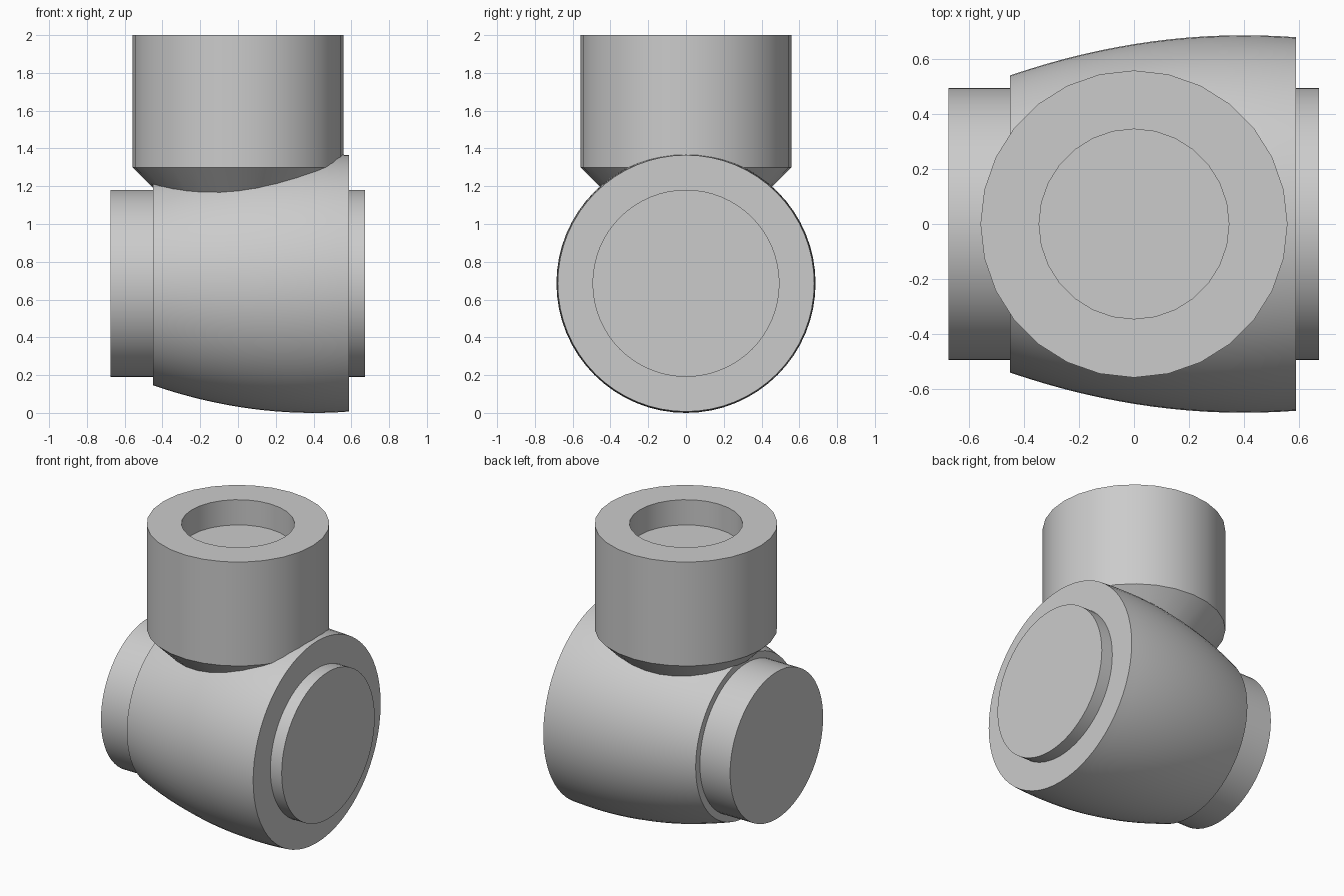
import bpy, bmesh
from math import pi, radians
from mathutils import Matrix, Vector

cube = bpy.data.objects.get("Cube")
if cube:
    bpy.data.objects.remove(cube, do_unlink=True)

grey = bpy.data.materials.new("plain grey")
grey.use_nodes = True
colour = (0.6, 0.6, 0.6, 1.0)
grey.diffuse_color = colour
grey.node_tree.nodes["Principled BSDF"].inputs["Base Color"].default_value = colour

AXIS_Z = 0.686      # height of the horizontal axis


def lathe(name, profile, sides, matrix):
    """Revolve (radius, height) points about local z; radius 0 closes an end."""
    bm = bmesh.new()
    verts = [bm.verts.new((r, 0, h)) for r, h in profile]
    edges = [bm.edges.new(pair) for pair in zip(verts, verts[1:])]
    bmesh.ops.spin(bm, geom=verts + edges, cent=(0, 0, 0), axis=(0, 0, 1),
                   angle=2 * pi, steps=sides, use_merge=True)
    bmesh.ops.remove_doubles(bm, verts=bm.verts, dist=1e-5)
    bmesh.ops.recalc_face_normals(bm, faces=bm.faces)
    bm.transform(matrix)
    mesh = bpy.data.meshes.new(name)
    bm.to_mesh(mesh)
    bm.free()
    mesh.materials.append(grey)
    obj = bpy.data.objects.new(name, mesh)
    bpy.context.collection.objects.link(obj)
    bpy.ops.object.select_all(action="DESELECT")
    obj.select_set(True)
    bpy.context.view_layer.objects.active = obj
    bpy.ops.object.shade_smooth_by_angle(angle=radians(30))
    return obj


along_x = Matrix.Translation(Vector((0, 0, AXIS_Z))) @ Matrix.Rotation(pi / 2, 4, "Y")

# Bulged barrel, widest near its left end, with a round hub at both ends
start, end, steps = -0.45, 0.588, 16
barrel = []
for i in range(steps + 1):
    x = start + (end - start) * i / steps
    barrel.append((0.686 - 0.202 * (x - 0.4) ** 2, x))
hub = 0.495
lathe("barrel_with_hubs",
      [(0, -0.675), (hub, -0.675), (hub, start)] + barrel
      + [(hub, end), (hub, 0.672), (0, 0.672)], 64, along_x)

# Upright collar: tapered foot sunk into the barrel, shallow bore on top
lathe("upright_collar",
      [(0, 1.1), (0.358, 1.1), (0.558, 1.3), (0.558, 2.0),
       (0.345, 2.0), (0.345, 1.83), (0, 1.83)], 28, Matrix.Identity(4))
